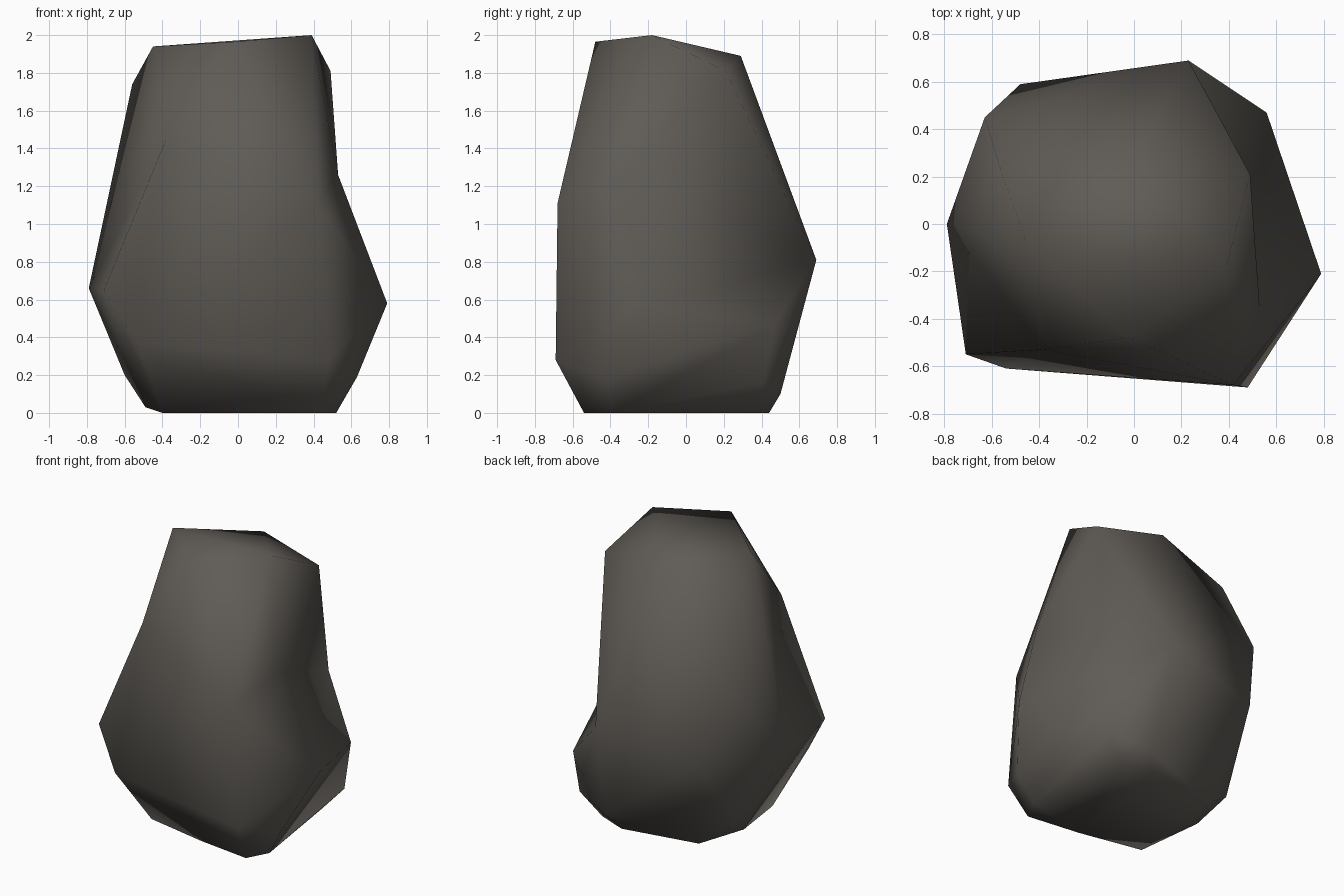
import bpy, bmesh

if "Cube" in bpy.data.objects:
    bpy.data.objects.remove(bpy.data.objects["Cube"])

# Corner points of the boulder, from the ground up
corners = dict(crown=(.39, -.18, 2.0), crown_front=(-.02, -.48, 1.965),
               crown_left=(-.45, -.09, 1.94), crown_back=(0, .29, 1.89),
               shoulder=(.49, .21, 1.81), left_shoulder=(-.56, .22, 1.74),
               chest=(.42, -.68, 1.11), left_chest=(-.38, -.53, 1.45),
               back=(.23, .69, .81), hip=(.79, -.21, .58), back_hip=(.56, .47, .47),
               left_hip=(-.71, -.55, .65), left_side=(-.79, 0, .66),
               left_back=(-.63, .45, 1.22), foot=(.52, -.39, 0),
               ankle=(.63, -.42, .19), heel=(.55, .41, .16))
base = [(-.40, -.40, 0), (.05, -.49, 0), (.44, -.54, 0),
        (.41, .355, 0), (.20, .44, 0), (-.34, .34, 0)]
lower = [(-.49, .05, .03), (.28, .50, .10), (-.60, .21, .20),
         (.48, -.69, .28), (-.54, -.61, .37), (-.48, .59, .67)]

# Wrap a convex skin around the points
bm = bmesh.new()
v = {name: bm.verts.new(p) for name, p in corners.items()}
for p in base + lower:
    bm.verts.new(p)
bmesh.ops.convex_hull(bm, input=bm.verts[:])


def refacet(faces):
    """Replace the facets spanned by the named corners with hollow ones."""
    area = {v[n] for f in faces for n in f}
    old = [f for f in bm.faces if set(f.verts) <= area]
    bmesh.ops.delete(bm, geom=old, context='FACES_ONLY')
    for f in faces:
        bm.faces.new([v[n] for n in f])
    wires = [e for e in bm.edges if not e.link_faces]
    bmesh.ops.delete(bm, geom=wires, context='EDGES')


# Hollow on the right side, around a sunken point
v["sunk"] = bm.verts.new((.53, -.35, 1.26))
rim = ["crown", "shoulder", "back", "hip", "chest"]
refacet([(a, b, "sunk") for a, b in zip(rim, rim[1:] + rim[:1])]
        + [("back", "back_hip", "hip")])

# Hollow on the left side
refacet([("crown_left", "left_chest", "left_side"),
         ("left_chest", "left_hip", "left_side"),
         ("crown_left", "left_side", "left_shoulder"),
         ("left_shoulder", "left_side", "left_back")])

# Hollow at the right foot
refacet([("foot", "heel", "back_hip"), ("foot", "back_hip", "ankle"),
         ("ankle", "back_hip", "hip")])

# Tidy the skin
loose = [w for w in bm.verts if not w.link_faces]
bmesh.ops.delete(bm, geom=loose, context='VERTS')
bmesh.ops.holes_fill(bm, edges=[e for e in bm.edges if e.is_boundary])
bmesh.ops.recalc_face_normals(bm, faces=bm.faces[:])
for f in bm.faces:
    f.smooth = True

# Boulder object with one stone colour
mesh = bpy.data.meshes.new("boulder")
bm.to_mesh(mesh)
bm.free()
stone = bpy.data.materials.new("dark warm grey stone")
stone.diffuse_color = (.115, .105, .092, 1)
stone.use_nodes = True
stone.node_tree.nodes["Principled BSDF"].inputs["Base Color"].default_value = stone.diffuse_color
mesh.materials.append(stone)
boulder = bpy.data.objects.new("boulder", mesh)
bpy.context.collection.objects.link(boulder)
